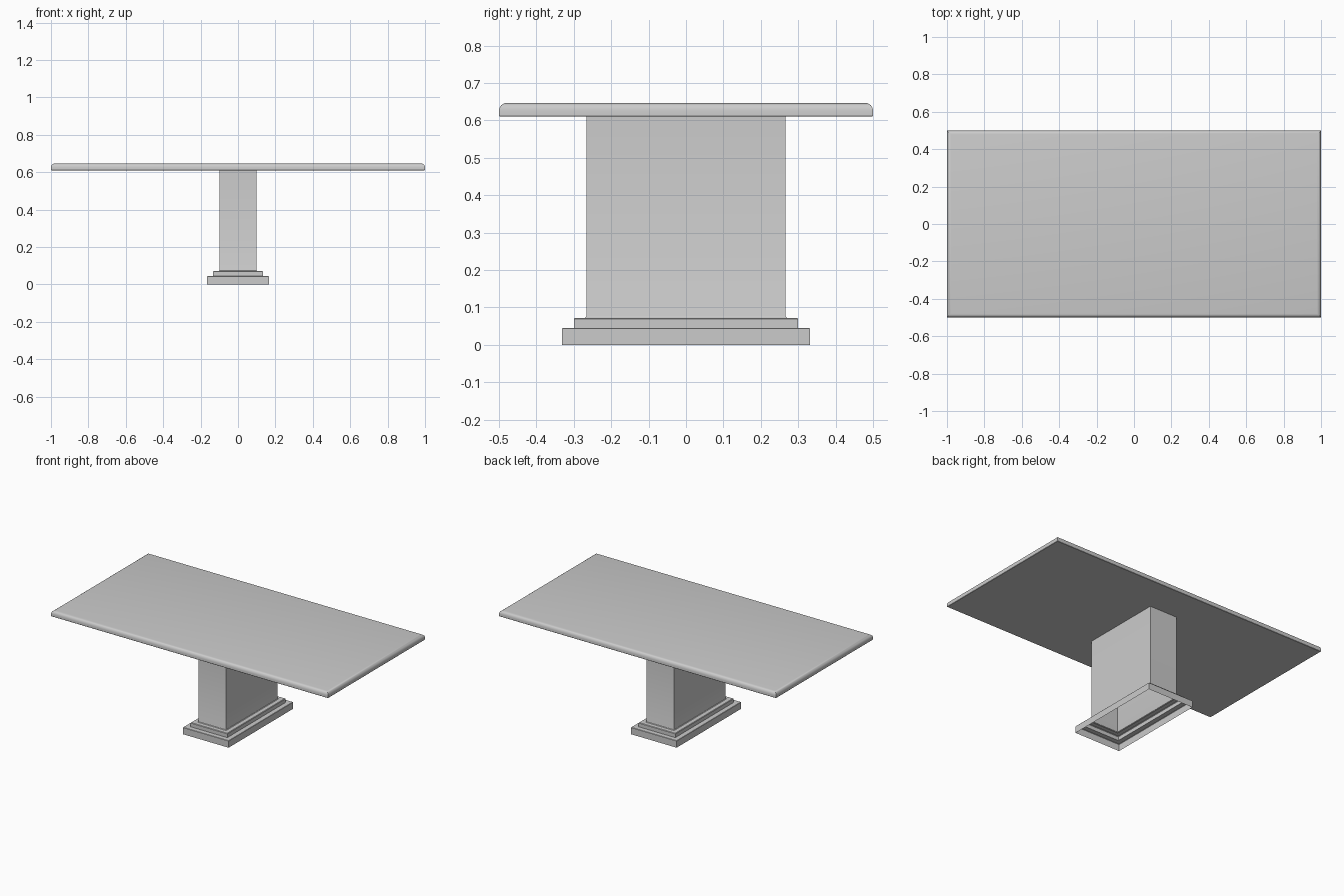
import bpy, bmesh, math

if "Cube" in bpy.data.objects:
    bpy.data.objects.remove(bpy.data.objects["Cube"])


def stepped_shell(name, hx, hy, profile, cap_bottom=False, cap_top=False):
    """Loft rectangles: each profile point is (outward offset, height)."""
    bm = bmesh.new()
    rings = []
    for off, z in profile:
        x, y = hx + off, hy + off
        rings.append([bm.verts.new(p) for p in
                      ((-x, -y, z), (x, -y, z), (x, y, z), (-x, y, z))])
    for a, b in zip(rings, rings[1:]):
        for i in range(4):
            j = (i + 1) % 4
            bm.faces.new((a[i], a[j], b[j], b[i]))
    if cap_bottom:
        bm.faces.new(rings[0][::-1])
    if cap_top:
        bm.faces.new(rings[-1])
    mesh = bpy.data.meshes.new(name)
    bm.to_mesh(mesh)
    bm.free()
    obj = bpy.data.objects.new(name, mesh)
    bpy.context.collection.objects.link(obj)
    bpy.ops.object.select_all(action='DESELECT')
    obj.select_set(True)
    bpy.context.view_layer.objects.active = obj
    bpy.ops.object.shade_smooth_by_angle(angle=math.radians(30))
    return obj


# Table top with a rounded-over upper edge
edge = [(-0.002, 0.61), (0, 0.612), (0, 0.626)]
edge += [(-0.021 * (1 - math.cos(t)), 0.626 + 0.021 * math.sin(t))
         for t in (math.radians(a) for a in (22, 45, 67, 90))]
stepped_shell("table_top", 1.0, 0.5, edge, cap_bottom=True, cap_top=True)

# Hollow pedestal: plinth, second step, small cove, column (open underneath)
pedestal = [(0.066, 0), (0.066, 0.043), (0.064, 0.045),
            (0.034, 0.045), (0.034, 0.069), (0.031, 0.072),
            (0.005, 0.072), (0.001, 0.075), (0, 0.078), (0, 0.61)]
stepped_shell("pedestal", 0.099, 0.266, pedestal)
